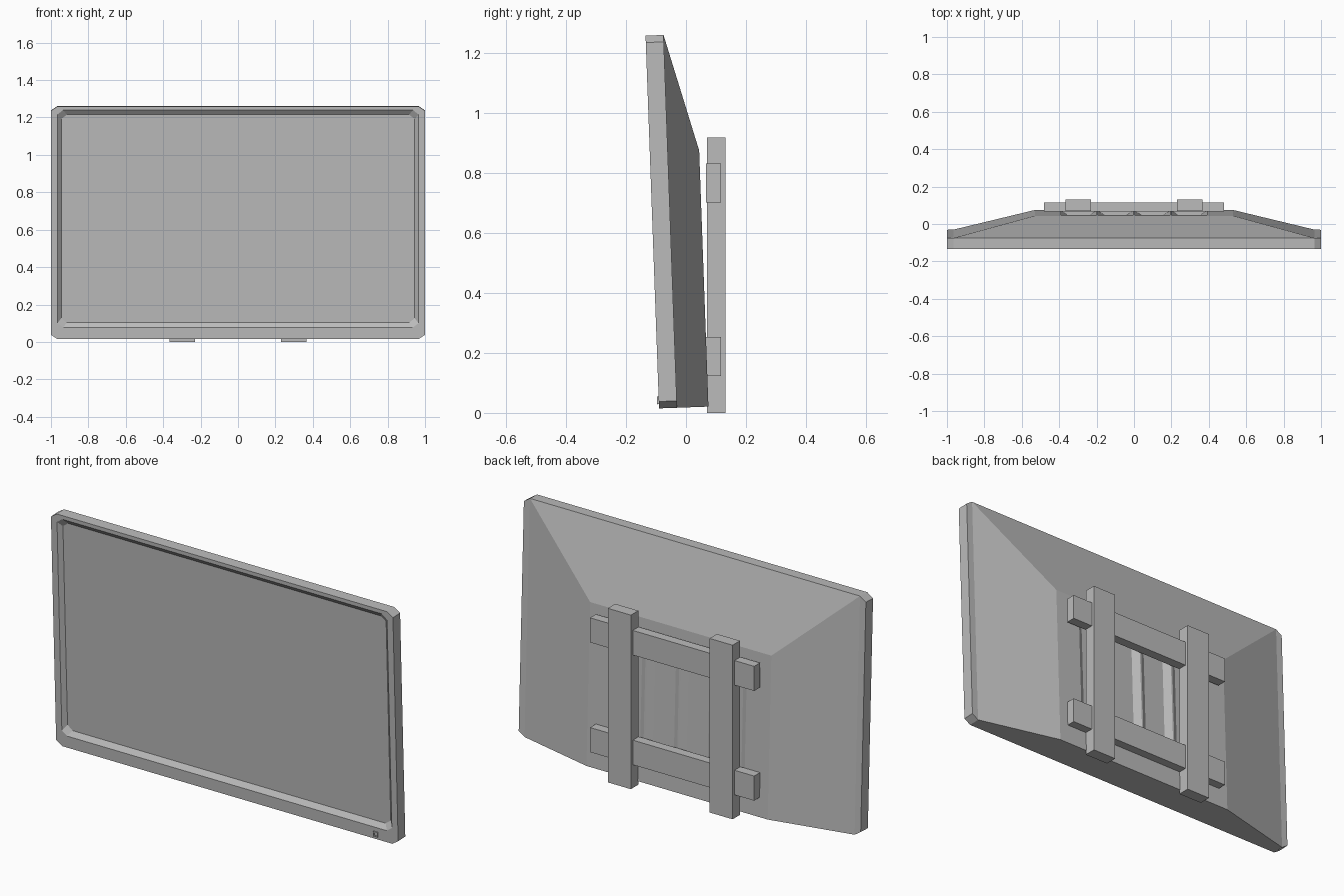
import bpy, bmesh, math
from mathutils import Matrix

cube = bpy.data.objects.get("Cube")
if cube:
    bpy.data.objects.remove(cube)

grey = bpy.data.materials.new("plain_grey")
grey.use_nodes = True
COLOUR = (0.5, 0.5, 0.5, 1)
grey.diffuse_color = COLOUR
grey.node_tree.nodes["Principled BSDF"].inputs["Base Color"].default_value = COLOUR

# The screen leans forward over its bottom front edge
TILT = Matrix.Translation((0, -0.09, 0.015)) @ Matrix.Rotation(math.radians(2.07), 4, "X")
HEIGHT = 1.245


def finish(name, bm, matrix=Matrix()):
    bmesh.ops.recalc_face_normals(bm, faces=bm.faces)
    mesh = bpy.data.meshes.new(name)
    bm.to_mesh(mesh)
    bm.free()
    mesh.materials.append(grey)
    obj = bpy.data.objects.new(name, mesh)
    obj.matrix_world = matrix
    bpy.context.collection.objects.link(obj)
    return obj


def loft(bm, loops):
    """Skin a list of equal point loops and cap both ends."""
    rings = [[bm.verts.new(p) for p in loop] for loop in loops]
    for a, b in zip(rings, rings[1:]):
        for i in range(len(a)):
            j = (i + 1) % len(a)
            bm.faces.new((a[i], a[j], b[j], b[i]))
    bm.faces.new(rings[0])
    bm.faces.new(rings[-1])


def rect(x, z0, z1, y):
    return [(-x, y, z0), (x, y, z0), (x, y, z1), (-x, y, z1)]


def octagon(x, z0, z1, cx, cz, y):
    return [(-x + cx, y, z0), (x - cx, y, z0), (x, y, z0 + cz), (x, y, z1 - cz),
            (x - cx, y, z1), (-x + cx, y, z1), (-x, y, z1 - cz), (-x, y, z0 + cz)]


def box(name, x, y, z):
    bm = bmesh.new()
    loft(bm, [[(x[0], v, z[0]), (x[1], v, z[0]), (x[1], v, z[1]), (x[0], v, z[1])] for v in y])
    return finish(name, bm)


# Frame with the sunken screen
bm = bmesh.new()
loft(bm, [octagon(1, 0, HEIGHT, 0.035, 0.023, 0.06),
          octagon(1, 0, HEIGHT, 0.035, 0.023, 0),
          octagon(0.965, 0.062, 1.225, 0.03, 0.023, 0),
          octagon(0.945, 0.088, 1.2, 0.03, 0.023, 0.02)])
finish("screen_frame", bm, TILT)

# Tapered rear housing
bm = bmesh.new()
loft(bm, [rect(0.965, 0, HEIGHT, 0.06), rect(0.53, 0, 0.855, 0.165)])
housing = finish("rear_housing", bm, TILT)

# Four shallow upright grooves cut into the housing
bm = bmesh.new()
for i in range(4):
    cx = (i - 1.5) * 0.197
    profile = [(-0.06, 0.143), (0.06, 0.143), (0.096, 0.166), (0.096, 0.18),
               (-0.096, 0.18), (-0.096, 0.166)]
    loft(bm, [[(cx + x, y, z) for x, y in profile] for z in (0.13, 0.74)])
cutter = finish("groove_cutter", bm, TILT)
cutter.hide_render = True
cut = housing.modifiers.new("grooves", "BOOLEAN")
cut.operation = "DIFFERENCE"
cut.solver = "EXACT"
cut.object = cutter
bpy.context.view_layer.update()
graph = bpy.context.evaluated_depsgraph_get()
carved = bpy.data.meshes.new_from_object(housing.evaluated_get(graph))
housing.modifiers.clear()
housing.data = carved
bpy.data.objects.remove(cutter)

# Small square button with a dimple
bm = bmesh.new()


def square(r, y):
    return [(0.87 + x, y, 0.027 + z) for x, _, z in rect(r, -r, r, 0)]


loft(bm, [square(0.013, 0.005), square(0.013, -0.006),
          square(0.007, -0.006), square(0.007, -0.002)])
finish("power_button", bm, TILT)

# Wall bracket: two uprights crossed by two rails
for side, s in (("left", 1), ("right", -1)):
    box(side + "_bracket_upright", sorted((s * 0.23, s * 0.365)), (0.07, 0.132), (0, 0.92))
for level, z in (("lower", 0.123), ("upper", 0.703)):
    box(level + "_bracket_rail", (-0.48, 0.48), (0.067, 0.116), (z, z + 0.13))
